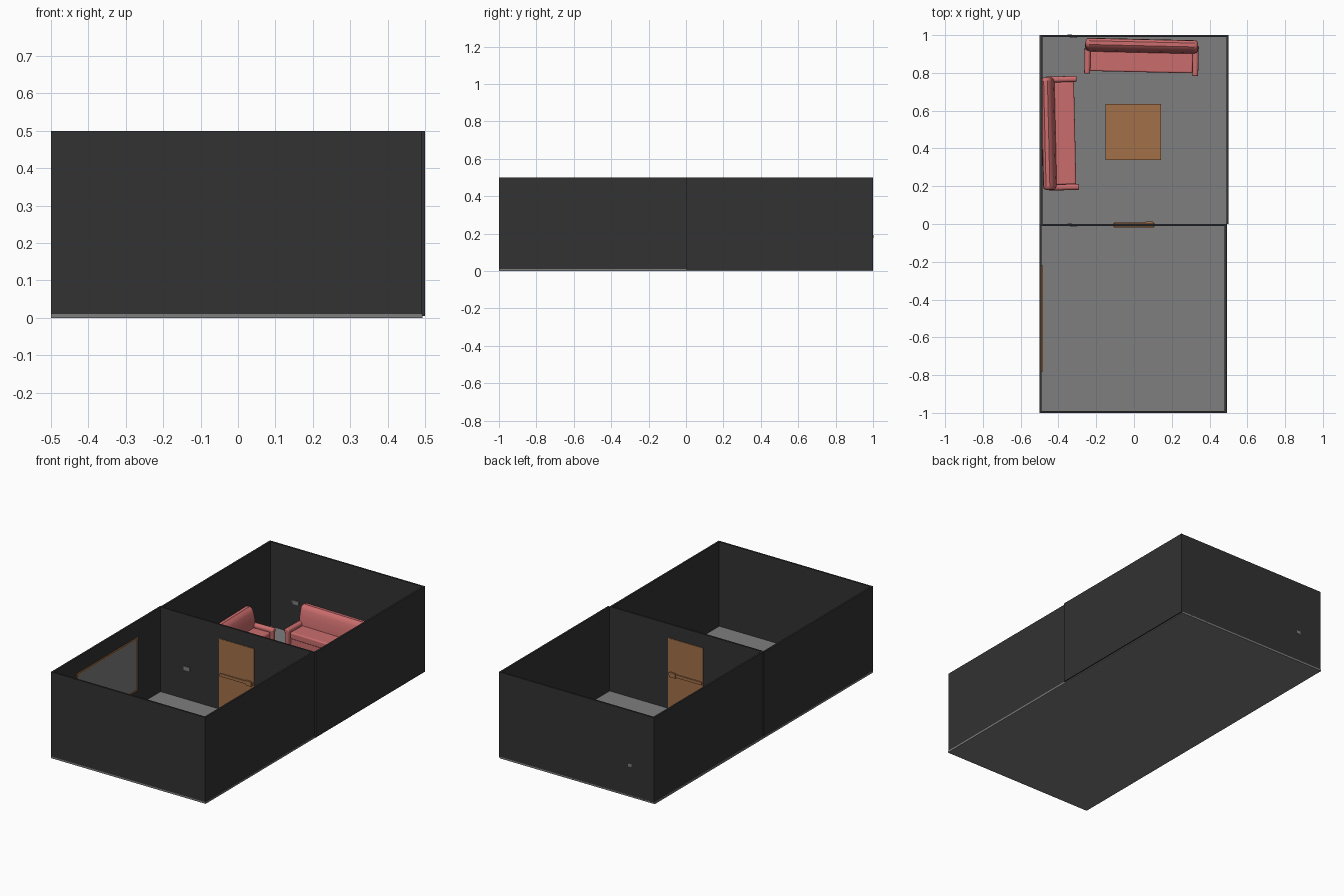
import bpy, bmesh, math
from mathutils import Matrix, Vector

if "Cube" in bpy.data.objects:
    bpy.data.objects.remove(bpy.data.objects["Cube"])


def mat(name, r, g, b):
    m = bpy.data.materials.new(name)
    m.diffuse_color = (r, g, b, 1)
    m.use_nodes = True
    m.node_tree.nodes["Principled BSDF"].inputs["Base Color"].default_value = m.diffuse_color
    return m


WALL = mat("charcoal wall", 0.032, 0.032, 0.032)
GREY = mat("mid grey", 0.21, 0.21, 0.21)
WOOD = mat("brown wood", 0.36, 0.16, 0.065)
RED = mat("soft red fabric", 0.60, 0.152, 0.152)


def finish(name, bm, material, matrix=Matrix(), bevel=0, smooth=False):
    bmesh.ops.recalc_face_normals(bm, faces=bm.faces)
    me = bpy.data.meshes.new(name)
    bm.to_mesh(me)
    bm.free()
    me.materials.append(material)
    ob = bpy.data.objects.new(name, me)
    bpy.context.collection.objects.link(ob)
    ob.matrix_world = matrix
    if bevel:
        mod = ob.modifiers.new("bevel", "BEVEL")
        mod.width, mod.segments = bevel, 3
        mod.limit_method, mod.angle_limit = "ANGLE", math.radians(50)
    if smooth:
        bpy.ops.object.select_all(action="DESELECT")
        ob.select_set(True)
        bpy.context.view_layer.objects.active = ob
        bpy.ops.object.shade_smooth_by_angle(angle=math.radians(35))
    return ob


def box(name, x, y, z, material, **kw):
    """Box from (min, max) pairs."""
    bm = bmesh.new()
    bmesh.ops.create_cube(bm, size=1)
    for v in bm.verts:
        v.co = Vector([(a + b) / 2 + c * (b - a) for (a, b), c in zip((x, y, z), v.co)])
    return finish(name, bm, material, **kw)


def extrude(name, points, direction, material, **kw):
    """Closed outline pushed along a direction."""
    bm = bmesh.new()
    face = bm.faces.new([bm.verts.new(p) for p in points])
    new = bmesh.ops.extrude_face_region(bm, geom=[face])["geom"]
    bmesh.ops.translate(bm, vec=direction, verts=[v for v in new if isinstance(v, bmesh.types.BMVert)])
    return finish(name, bm, material, **kw)


# Two rooms: floor, side walls, end walls (the front room's back wall is the partition)
T = 0.01
for label, y0, xl, xr, zb in (("front", -1, -0.5, 0.49, 0.01), ("back", 0, -0.495, 0.5, 0.005)):
    box(label + "_floor", (-0.5, 0.493), (y0, y0 + 1), (0, 0.01), GREY)
    box(label + "_left_wall", (xl, xl + T), (y0, y0 + 1), (zb, 0.5), WALL)
    box(label + "_right_wall", (xr - T, xr), (y0, y0 + 1), (zb, 0.5), WALL)
    box(label + "_room_end_wall", (xl + T, xr - T), (y0 + 1 - T, y0 + 1), (zb, 0.5), WALL)
    # light switch on the end wall, its box showing through behind
    ye = y0 + 1
    box(label + "_switch_plate", (-0.34, -0.302), (ye - T - 0.004, ye - T), (0.178, 0.2), GREY)
    box(label + "_switch_box", (-0.352, -0.328), (ye - T, ye + 0.002), (0.175, 0.193), GREY)
box("front_wall", (-0.49, 0.48), (-1, -0.99), (0.01, 0.5), WALL)

# Door through the partition, push bar and latch on both sides
box("door", (-0.112, 0.112), (-0.013, 0.003), (0.01, 0.42), WOOD)
for s in (-1, 1):
    yf = -0.005 + s * 0.008
    box("push_bar", (-0.105, 0.105), sorted((yf, yf + s * 0.006)), (0.205, 0.222), WOOD)
    box("latch_case", (0.062, 0.1), sorted((yf, yf + s * 0.009)), (0.2, 0.227), WOOD)

# Wall board with a thin wooden frame
XB = -0.49
box("board_panel", (XB, XB + 0.004), (-0.77, -0.23), (0.108, 0.4), GREY)
for y in ((-0.78, -0.77), (-0.23, -0.22)):
    box("board_frame_side", (XB, XB + 0.007), y, (0.1, 0.407), WOOD)
for z in ((0.1, 0.108), (0.4, 0.407)):
    box("board_frame_rail", (XB, XB + 0.007), (-0.77, -0.23), z, WOOD)

# Coffee table
box("table_top", (-0.152, 0.142), (0.34, 0.634), (0.095, 0.11), WOOD)
for x in (-0.148, 0.118):
    for y in (0.344, 0.61):
        box("table_leg", (x, x + 0.02), (y, y + 0.02), (0.01, 0.095), WOOD)


def sofa(cx, cy, angle):
    m = Matrix.Translation((cx, cy, 0.01)) @ Matrix.Rotation(math.radians(angle), 4, "Z")
    kw = dict(matrix=m, smooth=True)
    # base and seat cushion
    box("sofa_base", (-0.275, 0.275), (-0.073, 0.06), (0.0, 0.06), RED, matrix=m)
    box("sofa_seat_cushion", (-0.272, 0.272), (-0.08, 0.04), (0.06, 0.1), RED, bevel=0.008, **kw)
    # backrest with a rolled top
    back = [(0.085, 0), (0.088, 0.16), (0.095, 0.175), (0.093, 0.193), (0.08, 0.207), (0.06, 0.208),
            (0.045, 0.198), (0.038, 0.182), (0.03, 0.15), (0.022, 0.09), (0.022, 0)]
    extrude("sofa_backrest", [(-0.298, y, z) for y, z in back], (0.596, 0, 0), RED, bevel=0.018, **kw)
    # rolled arms
    for s in (-1, 1):
        arm = [(0.272, 0), (0.272, 0.095)]
        arm += [(0.286 + 0.016 * math.cos(a), 0.106 + 0.015 * math.sin(a))
                for a in [math.radians(200 - 30 * i) for i in range(9)]]
        arm += [(0.294, 0.085), (0.294, 0)]
        extrude("sofa_arm", [(s * x, -0.094, z) for x, z in arm], (0, 0.16, 0), RED, bevel=0.005, **kw)


sofa(0.04, 0.884, -1.3)
sofa(-0.392, 0.48, 91.3)
